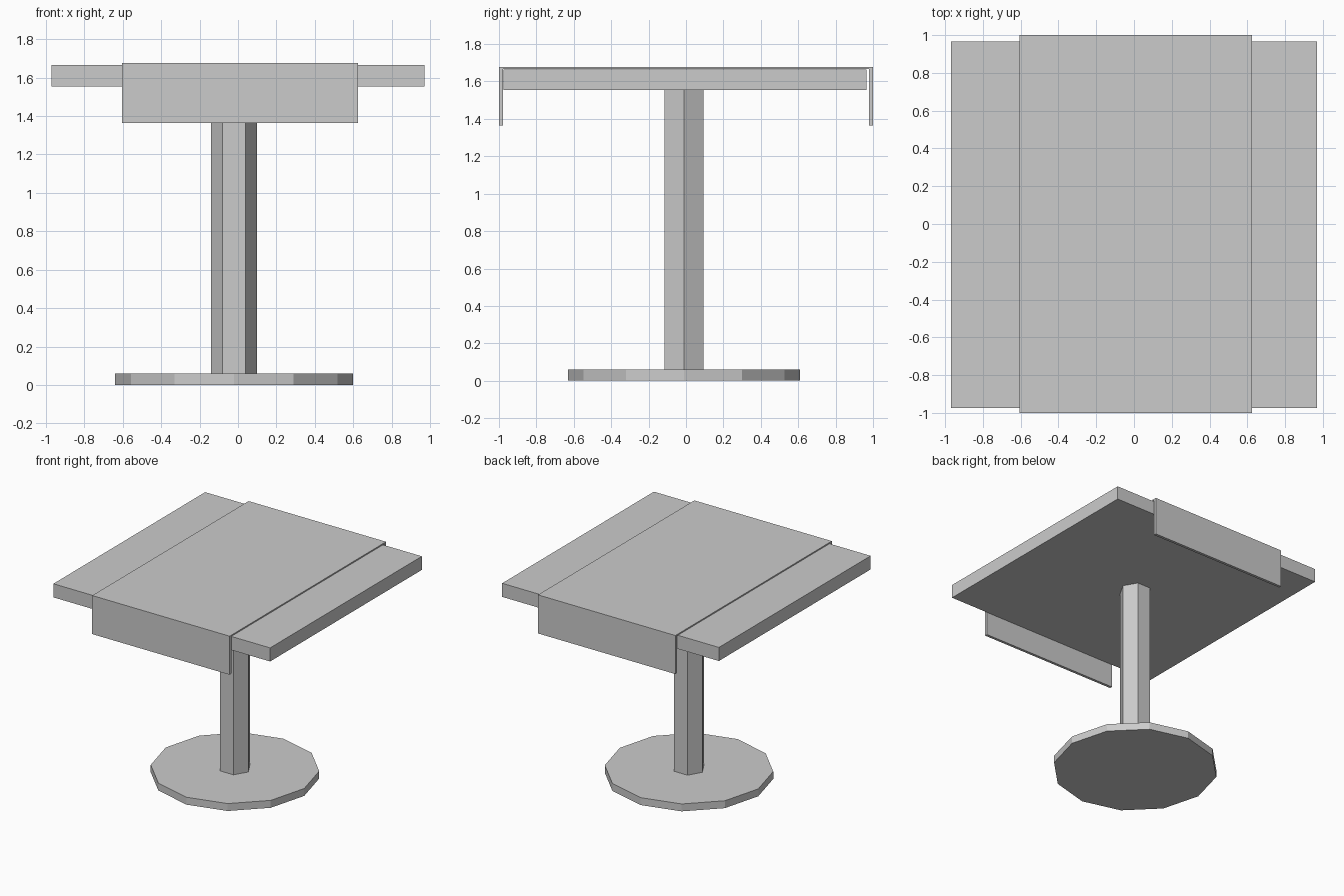
import bpy
import bmesh
import math
from mathutils import Matrix, Vector

default = bpy.data.objects.get("Cube")
if default:
    bpy.data.objects.remove(default, do_unlink=True)

GREY = (0.6, 0.6, 0.6, 1)
grey = bpy.data.materials.new("light grey")
grey.use_nodes = True
grey.diffuse_color = GREY
grey.node_tree.nodes["Principled BSDF"].inputs["Base Color"].default_value = GREY


def finish(name, bm):
    mesh = bpy.data.meshes.new(name)
    bmesh.ops.recalc_face_normals(bm, faces=bm.faces)
    bm.to_mesh(mesh)
    bm.free()
    mesh.materials.append(grey)
    obj = bpy.data.objects.new(name, mesh)
    bpy.context.collection.objects.link(obj)
    return obj


def box(name, low, high):
    low, high = Vector(low), Vector(high)
    bm = bmesh.new()
    bmesh.ops.create_cube(bm, size=1)
    bmesh.ops.scale(bm, vec=high - low, verts=bm.verts)
    bmesh.ops.translate(bm, vec=(low + high) / 2, verts=bm.verts)
    return finish(name, bm)


def prism(name, sides, radius, bottom, top):
    # Upright prism with one corner pointing to the front
    bm = bmesh.new()
    place = Matrix.Translation((-0.02, -0.01, (bottom + top) / 2))
    bmesh.ops.create_cone(bm, cap_ends=True, segments=sides, radius1=radius,
                          radius2=radius, depth=top - bottom,
                          matrix=place @ Matrix.Rotation(math.pi / 2, 4, "Z"))
    return finish(name, bm)


def extruded_strip(name, profile, x_min, x_max):
    # Closed (y, z) profile pulled along x
    bm = bmesh.new()
    face = bm.faces.new([bm.verts.new((x_min, y, z)) for y, z in profile])
    moved = bmesh.ops.extrude_face_region(bm, geom=[face], use_keep_orig=True)
    verts = [v for v in moved["geom"] if isinstance(v, bmesh.types.BMVert)]
    bmesh.ops.translate(bm, vec=(x_max - x_min, 0, 0), verts=verts)
    return finish(name, bm)


# Pedestal
prism("base_disc", 12, 0.62, 0, 0.06)
prism("column", 6, 0.12, 0.06, 1.56)

# Table top
box("table_top", (-0.97, -0.975, 1.555), (0.97, 0.965, 1.665))

# Cloth runner folded down over the front and back edges
half = [(0.978, 1.667), (0.978, 1.365), (1, 1.365), (1, 1.677)]
runner = half + [(-y, z) for y, z in reversed(half)]
extruded_strip("table_runner", runner, -0.605, 0.625)
